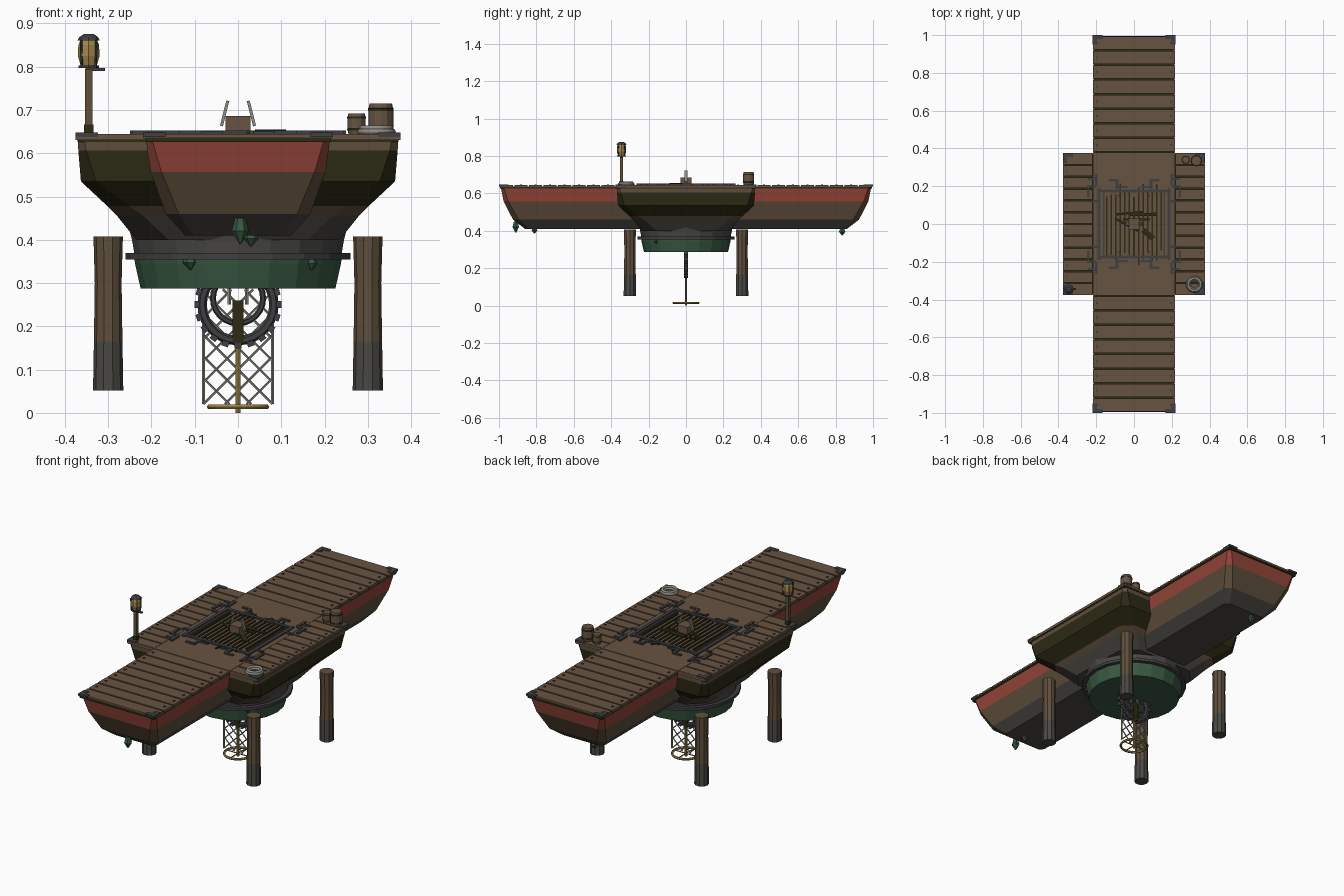
import bpy, bmesh, math, random
from math import pi, sin, cos
from mathutils import Vector, Matrix

random.seed(4)
if "Cube" in bpy.data.objects:
    bpy.data.objects.remove(bpy.data.objects["Cube"])

COLOURS = {
    "deck_wood": (.135, .088, .054), "hull_wood": (.115, .078, .046),
    "red_paint": (.29, .058, .04), "dark_olive": (.026, .023, .007),
    "iron": (.05, .05, .055), "green_copper": (.04, .1, .055),
    "brass": (.36, .24, .07), "rope": (.27, .26, .23),
    "wet_wood": (.07, .065, .056)}
MATS = {}
for key, rgb in COLOURS.items():
    m = bpy.data.materials.new(key)
    m.use_nodes = True
    m.diffuse_color = (*rgb, 1)
    m.node_tree.nodes["Principled BSDF"].inputs["Base Color"].default_value = (*rgb, 1)
    MATS[key] = m


class Part:
    """Collects primitives into one mesh object."""
    def __init__(self, name, *mats):
        self.name, self.mats, self.bm = name, mats, bmesh.new()

    def box(self, centre, size, rot=None, mat=0):
        m = Matrix.Translation(centre) @ (rot or Matrix()) @ Matrix.Diagonal((*size, 1))
        for v in bmesh.ops.create_cube(self.bm, size=1, matrix=m)["verts"]:
            for f in v.link_faces:
                f.material_index = mat

    def loft(self, rings, bands=None):
        """Skin a stack of point rings and cap both ends."""
        rows = [[self.bm.verts.new(p) for p in r] for r in rings]
        n = len(rows[0])
        bands = bands or [0] * (len(rows) - 1)
        for a, b, k in zip(rows, rows[1:], bands):
            for i in range(n):
                f = self.bm.faces.new((a[i], a[(i + 1) % n], b[(i + 1) % n], b[i]))
                f.material_index = k
        self.bm.faces.new(rows[0]).material_index = bands[0]
        self.bm.faces.new(rows[-1]).material_index = bands[-1]

    def lathe(self, x, y, profile, n=12, bands=None):
        self.loft([[(x + r * cos(2 * pi * i / n), y + r * sin(2 * pi * i / n), z)
                    for i in range(n)] for r, z in profile], bands)

    def rod(self, a, b, r, n=6):
        a, b = Vector(a), Vector(b)
        m = Matrix.Translation((a + b) / 2) @ (b - a).to_track_quat("Z", "Y").to_matrix().to_4x4()
        bmesh.ops.create_cone(self.bm, cap_ends=True, segments=n, radius1=r, radius2=r,
                              depth=(b - a).length, matrix=m)

    def torus(self, centre, major, minor, n=24, k=6, rot=None):
        m = Matrix.Translation(centre) @ (rot or Matrix())
        grid = [[self.bm.verts.new(m @ Vector((
            (major + minor * cos(2 * pi * j / k)) * cos(2 * pi * i / n),
            (major + minor * cos(2 * pi * j / k)) * sin(2 * pi * i / n),
            minor * sin(2 * pi * j / k)))) for j in range(k)] for i in range(n)]
        for i in range(n):
            for j in range(k):
                p, q = grid[i], grid[(i + 1) % n]
                self.bm.faces.new((p[j], q[j], q[(j + 1) % k], p[(j + 1) % k]))

    def done(self, smooth=False):
        bmesh.ops.recalc_face_normals(self.bm, faces=self.bm.faces[:])
        for f in self.bm.faces:
            f.smooth = smooth
        me = bpy.data.meshes.new(self.name)
        self.bm.to_mesh(me)
        self.bm.free()
        for k in self.mats:
            me.materials.append(MATS[k])
        ob = bpy.data.objects.new(self.name, me)
        bpy.context.collection.objects.link(ob)


def chamfered(hx, hy, c, z):
    return [(hx, c - hy, z), (hx, hy - c, z), (hx - c, hy, z), (c - hx, hy, z),
            (-hx, hy - c, z), (-hx, c - hy, z), (c - hx, -hy, z), (hx - c, -hy, z)]


SIGNS = [(sx, sy) for sx in (-1, 1) for sy in (-1, 1)]

# Hulls: long red-banded barge crossed by a broad olive one
p = Part("long_hull", "red_paint", "hull_wood", "wet_wood")
p.loft([chamfered(.213, .99, .014, .632), chamfered(.202, .975, .025, .557),
        chamfered(.167, .925, .03, .46), chamfered(.122, .86, .02, .41)], [0, 1, 2])
p.done()
p = Part("cross_hull", "hull_wood", "dark_olive", "wet_wood")
p.loft([chamfered(.37, .37, .015, .632), chamfered(.369, .369, .018, .606),
        chamfered(.363, .363, .035, .535), chamfered(.302, .302, .05, .478),
        chamfered(.28, .28, .06, .456), chamfered(.235, .235, .075, .4)], [0, 1, 1, 0, 2])
p.done()

# Turret drum and its collar underneath
p = Part("drum_neck", "wet_wood")
p.lathe(0, 0, [(.25, .42), (.245, .4), (.238, .36)], 20)
p.done()
p = Part("drum", "green_copper")
p.lathe(0, 0, [(.24, .36), (.238, .345), (.225, .287)], 20)
p.done()
p = Part("collar_ring", "iron")
p.lathe(0, 0, [(.25, .354), (.26, .354), (.26, .369), (.245, .369)], 20)
p.done()

# Deck: dark underlayer, planks, centre panel
p = Part("deck_underlayer", "dark_olive")
p.box((0, 0, .631), (.43, 1.99, .01))
p.box((0, 0, .631), (.742, .742, .01))
p.done()
p = Part("deck_planks", "deck_wood")
for s in (-1, 1):
    for i in range(8):
        p.box((0, s * (.4175 + i * .0773), .6395), (.436, .069, .011))
    for i in range(12):
        p.box((s * .297, -.3437 + i * .0625, .6395), (.155, .055, .011))
    p.box((s * .372, 0, .6375), (.006, .748, .014))
    p.box((s * .295, .372, .6375), (.16, .006, .014))
    p.box((s * .295, -.372, .6375), (.16, .006, .014))
p.box((0, 0, .6395), (.436, .756, .011))
p.done()
p = Part("nails_and_corner_plates", "iron")
for sx, sy in SIGNS:
    for i in range(8):
        p.box((sx * .195, sy * (.4175 + i * .0773), .646), (.01, .01, .004))
    for i in range(6):
        p.box((sx * .355, sy * (.03 + i * .0625), .646), (.008, .008, .004))
    for hx, hy in ((.218, 1), (.375, .375)):
        p.box((sx * (hx - .025), sy * (hy - .01), .643), (.052, .022, .01))
        p.box((sx * (hx - .01), sy * (hy - .025), .643), (.022, .052, .01))
p.done()

# Hatch: iron frame, hooked brackets and slatted grate
p = Part("hatch_frame", "iron")
for s in (-1, 1):
    p.box((s * .185, 0, .648), (.016, .38, .008))
    p.box((0, s * .175, .648), (.38, .016, .008))
    p.box((s * .16, 0, .648), (.008, .34, .007))
for sx, sy in SIGNS:
    p.box((sx * .225, sy * .2, .648), (.05, .014, .008))
    p.box((sx * .242, sy * .17, .648), (.014, .06, .008))
    p.box((sx * .2, sy * .235, .648), (.014, .06, .008))
    p.box((sx * .225, sy * .24, .648), (.04, .012, .008))
    p.box((sx * .21, sy * .12, .648), (.04, .012, .008))
    p.box((sx * .09, sy * .21, .648), (.014, .05, .008))
    p.box((sx * .11, sy * .232, .648), (.05, .012, .008))
    p.box((sx * .06, sy * .195, .648), (.05, .01, .007))
    p.rod((sx * .078, sy * .15, .645), (sx * .078, sy * .15, .653), .005)
p.done()
p = Part("hatch_grate", "dark_olive")
for i in range(-6, 7):
    p.box((i * .024, random.uniform(-.02, .02), .647), (.008, random.uniform(.3, .42), .007))
for i in range(5):
    p.box((random.uniform(-.06, .06), random.uniform(-.07, .07), .651), (.14, .012, .004),
          Matrix.Rotation(random.uniform(-.6, .6), 4, "Z"))
p.box((.075, -.055, .652), (.07, .028, .006), Matrix.Rotation(-.7, 4, "Z"))
p.done()

# Winch block with two leaning handles
p = Part("winch_block", "deck_wood")
p.box((0, 0, .665), (.058, .06, .042))
p.done()
p = Part("winch_handles", "rope")
for s in (-1, 1):
    p.box((s * .031, 0, .692), (.007, .014, .06), Matrix.Rotation(s * -.25, 4, "Y"))
p.done()

# Lamp post at the front corner
LX = LY = -.345
p = Part("lamp_post", "hull_wood", "dark_olive", "iron")
p.box((LX, LY, .72), (.018, .018, .15))
p.box((LX, LY, .655), (.021, .021, .022), mat=1)
p.box((LX + .015, LY, .794), (.045, .01, .007), mat=2)
p.done()
p = Part("lantern_glass", "brass")
p.lathe(LX, LY, [(.018, .8), (.025, .825), (.024, .85), (.019, .862)], 8)
p.done()
p = Part("lantern_cage", "iron")
p.lathe(LX, LY, [(.024, .797), (.024, .803)], 8)
p.lathe(LX, LY, [(.026, .86), (.022, .868), (.012, .875)], 8)
for i in range(4):
    a = pi / 4 + i * pi / 2
    p.rod((LX + .022 * cos(a), LY + .022 * sin(a), .8),
          (LX + .025 * cos(a), LY + .025 * sin(a), .862), .003)
p.done()

# Barrels and rope coil on the other corners
for name, x, y, r, h in (("large_barrel", .33, .335, .029, .07), ("small_barrel", .274, .34, .021, .047)):
    p = Part(name, "deck_wood", "dark_olive")
    prof = [(.9, 0), (.97, .15), (1.03, .16), (1.03, .24), (1, .25), (1, .75),
            (1.03, .76), (1.03, .84), (.97, .85), (.9, 1)]
    p.lathe(x, y, [(r * a, .645 + h * b) for a, b in prof], 12, [0, 1, 1, 1, 0, 1, 1, 1, 0])
    p.done()
p = Part("rope_coil", "rope")
for r, z in ((.038, .65), (.026, .65), (.033, .658)):
    p.torus((.32, -.32, z), r, .007, 20)
p.done(True)

# Four piles with wet feet
for sx, sy in SIGNS:
    p = Part(("left" if sx > 0 else "right") + ("_back" if sy > 0 else "_front") + "_pile",
             "hull_wood", "wet_wood")
    p.lathe(sx * .3, sy * .3, [(.034, .408), (.031, .3), (.033, .165), (.035, .052)], 10, [0, 0, 1])
    p.done()

# Crystal growths beneath the hulls
p = Part("crystals", "green_copper")
for x, y, z, r, h in ((.005, -.91, .39, .02, .06), (.03, -.81, .385, .018, .035),
                      (-.06, .835, .375, .02, .04), (-.11, -.205, .33, .018, .035),
                      (.17, -.16, .33, .014, .03), (.215, .06, .335, .014, .03)):
    p.lathe(x, y, [(r * .6, z + h), (r, z + h * .5), (.002, z)], 6)
p.done()

# Toothed wheel hanging below the drum
turn = Matrix.Rotation(pi / 2, 4, "X")
p = Part("toothed_wheel", "iron")
p.torus((0, 0, .25), .083, .011, 28, 6, turn)
p.torus((0, 0, .265), .058, .007, 24, 6, turn)
for i in range(20):
    a = 2 * pi * i / 20
    p.box((.095 * cos(a), 0, .25 + .095 * sin(a)), (.012, .022, .016), Matrix.Rotation(-a, 4, "Y"))
p.done()
p = Part("wheel_hanger", "dark_olive")
p.box((0, 0, .21), (.026, .02, .1))
p.done()

# Rope net with side rails
p = Part("rope_net", "rope")
for s in (-1, 1):
    p.rod((s * .08, 0, .02), (s * .08, 0, .29), .004)
    p.rod((s * .02, 0, .25), (s * .02, 0, .288), .005)
    for i in range(-2, 6):
        lo, hi = .02 + i * .05, .02 + i * .05 + .16
        t0, t1 = max(0, (.02 - lo) / .16), min(1, (.285 - lo) / .16)
        if t1 > t0:
            p.rod((s * (.16 * t0 - .08), 0, lo + .16 * t0), (s * (.16 * t1 - .08), 0, lo + .16 * t1), .003, 5)
p.done()

# Brass drop rod and foot ring
p = Part("drop_rod", "brass")
p.rod((0, 0, 0), (0, 0, .26), .006, 8)
p.torus((0, 0, .014), .066, .006, 24)
for a in (0, pi / 2):
    p.rod((-.066 * cos(a), -.066 * sin(a), .014), (.066 * cos(a), .066 * sin(a), .014), .003)
p.done()
